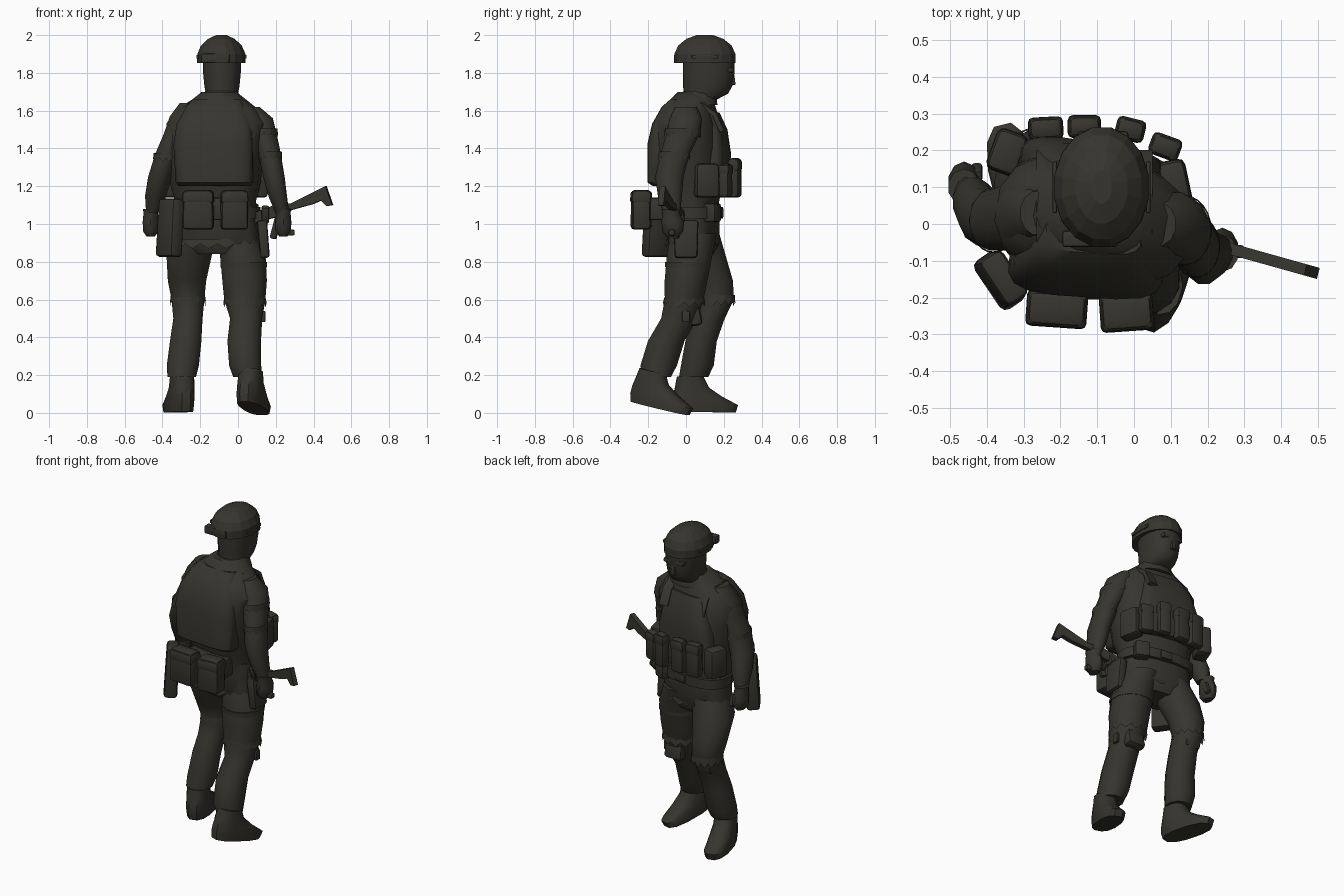
import bpy, bmesh, math
from mathutils import Matrix, Vector

fabric = bpy.data.materials.new("dark olive")
fabric.diffuse_color = (0.037, 0.035, 0.027, 1)
smooth_parts = []


def finish(name, bm, smooth=True):
    bmesh.ops.recalc_face_normals(bm, faces=bm.faces)
    me = bpy.data.meshes.new(name)
    bm.to_mesh(me)
    bm.free()
    me.materials.append(fabric)
    ob = bpy.data.objects.new(name, me)
    bpy.context.collection.objects.link(ob)
    if smooth:
        smooth_parts.append(ob)
    return ob


def loft(name, rings, n=12, square=1.0, yaw=0, smooth=True):
    """Skin through level rings (x, y, z, rx, ry); square < 1 gives boxier sections."""
    bm = bmesh.new()
    rows = []
    for x, y, z, rx, ry in rings:
        row = []
        for i in range(n):
            a = 2 * math.pi * (i + 0.5) / n
            c, s = math.cos(a), math.sin(a)
            off = Vector((rx * math.copysign(abs(c) ** square, c),
                          ry * math.copysign(abs(s) ** square, s), 0))
            off.rotate(Matrix.Rotation(math.radians(yaw), 3, 'Z'))
            row.append(bm.verts.new(off + Vector((x, y, z))))
        rows.append(row)
    for a, b in zip(rows, rows[1:]):
        for i in range(n):
            j = (i + 1) % n
            bm.faces.new((a[i], a[j], b[j], b[i]))
    bm.faces.new(rows[0])
    bm.faces.new(rows[-1])
    return finish(name, bm, smooth)


def box(name, loc, size, rot=(0, 0, 0), taper=1.0, bevel=0.015):
    """Soft-edged block whose top is scaled by taper."""
    bm = bmesh.new()
    bmesh.ops.create_cube(bm, size=1)
    for v in bm.verts:
        k = taper if v.co.z > 0 else 1
        v.co = Vector((v.co.x * size[0] * k, v.co.y * size[1] * k, v.co.z * size[2]))
    bmesh.ops.bevel(bm, geom=bm.edges[:], offset=bevel, segments=2, affect='EDGES', profile=0.5)
    ob = finish(name, bm)
    ob.location = loc
    ob.rotation_euler = [math.radians(r) for r in rot]
    return ob


def torn_cuff(name, x, y, z, rx, ry, height=0.05, teeth=12):
    """Flared band with a zigzag lower hem."""
    bm = bmesh.new()
    n = teeth * 2
    rows = ([], [])
    for i in range(n):
        a = 2 * math.pi * i / n
        c, s = math.cos(a), math.sin(a)
        rows[0].append(bm.verts.new((x + rx * c, y + ry * s, z + height / 2)))
        drop = height / 2 if i % 2 else 0
        rows[1].append(bm.verts.new((x + rx * 1.05 * c, y + ry * 1.05 * s, z - drop)))
    for i in range(n):
        j = (i + 1) % n
        bm.faces.new((rows[0][i], rows[0][j], rows[1][j], rows[1][i]))
    return finish(name, bm, False)


def strip(name, points, width, thick):
    """Flat strap following points in the y-z plane, width across x."""
    bm = bmesh.new()
    rows = []
    for i, p in enumerate(points):
        a, b = points[max(i - 1, 0)], points[min(i + 1, len(points) - 1)]
        d = (Vector(b) - Vector(a)).normalized()
        nrm = d.cross(Vector((1, 0, 0))).normalized() * thick / 2
        side = Vector((width / 2, 0, 0))
        rows.append([bm.verts.new(Vector(p) + v) for v in
                     (side + nrm, -side + nrm, -side - nrm, side - nrm)])
    for a, b in zip(rows, rows[1:]):
        for i in range(4):
            bm.faces.new((a[i], a[(i + 1) % 4], b[(i + 1) % 4], b[i]))
    bm.faces.new(rows[0])
    bm.faces.new(rows[-1])
    return finish(name, bm)


# Torso and hips
loft("torso", [(-0.11, 0.04, 0.84, 0.13, 0.10), (-0.115, 0.04, 0.90, 0.23, 0.13),
               (-0.115, 0.04, 1.02, 0.22, 0.13), (-0.12, 0.03, 1.12, 0.215, 0.14),
               (-0.12, 0.02, 1.22, 0.24, 0.17), (-0.12, 0.01, 1.40, 0.255, 0.185),
               (-0.11, 0.01, 1.53, 0.27, 0.17), (-0.11, 0.015, 1.605, 0.22, 0.14),
               (-0.10, 0.03, 1.66, 0.14, 0.11), (-0.10, 0.05, 1.70, 0.09, 0.09)],
     n=16, square=0.8, yaw=-10)
loft("belt", [(-0.115, 0.05, 1.03, 0.235, 0.14), (-0.115, 0.05, 1.09, 0.235, 0.14)], 16, 0.8, -8)
loft("collar", [(-0.09, 0.06, 1.63, 0.13, 0.11), (-0.09, 0.065, 1.68, 0.105, 0.10),
                (-0.09, 0.07, 1.705, 0.085, 0.085)])

# Armoured vest
loft("back_plate", [(-0.125, -0.10, 1.20, 0.19, 0.07), (-0.125, -0.11, 1.22, 0.205, 0.09),
                    (-0.13, -0.11, 1.42, 0.212, 0.09), (-0.125, -0.09, 1.53, 0.20, 0.085),
                    (-0.12, -0.06, 1.62, 0.155, 0.065), (-0.11, -0.03, 1.66, 0.13, 0.05)],
     n=16, square=0.55, yaw=-4)
loft("chest_plate", [(-0.12, 0.15, 1.18, 0.20, 0.07), (-0.12, 0.15, 1.38, 0.19, 0.075),
                     (-0.115, 0.135, 1.50, 0.16, 0.075), (-0.10, 0.11, 1.59, 0.13, 0.06)],
     n=16, square=0.5, yaw=-8)
for side, x in (("left", -0.235), ("right", 0.02)):
    strip(side + "_shoulder_strap", [(x, 0.19, 1.49), (x, 0.15, 1.58), (x, 0.08, 1.63),
                                     (x, -0.02, 1.635), (x, -0.11, 1.58)], 0.06, 0.025)

# Head, face and helmet
loft("head", [(-0.085, 0.075, 1.66, 0.082, 0.09), (-0.085, 0.105, 1.69, 0.087, 0.118),
              (-0.085, 0.115, 1.73, 0.095, 0.130), (-0.085, 0.12, 1.80, 0.102, 0.137),
              (-0.085, 0.12, 1.88, 0.105, 0.137)], n=14, square=0.9)
box("nose", (-0.085, 0.243, 1.765), (0.035, 0.04, 0.06), taper=0.6, bevel=0.008)
box("eyewear", (-0.085, 0.22, 1.815), (0.14, 0.065, 0.028), bevel=0.01)
loft("helmet", [(-0.088, 0.10, 1.852, 0.131, 0.166), (-0.088, 0.10, 1.90, 0.130, 0.165),
                (-0.088, 0.10, 1.945, 0.110, 0.144), (-0.088, 0.10, 1.98, 0.072, 0.100),
                (-0.088, 0.10, 2.00, 0.028, 0.045)], n=16, smooth=False)
box("helmet_nape_guard", (-0.12, -0.04, 1.877), (0.15, 0.045, 0.05), (0, 0, 0), bevel=0.008)
for s in (-1, 1):
    box("helmet_rail", (-0.088 + s * 0.127, 0.10, 1.885), (0.012, 0.14, 0.02), bevel=0.004)

# Arms and hands
loft("left_arm", [(-0.45, 0.085, 1.06, 0.038, 0.045), (-0.436, 0.06, 1.15, 0.058, 0.068),
                  (-0.412, 0.02, 1.25, 0.066, 0.08), (-0.375, 0.01, 1.37, 0.066, 0.085),
                  (-0.328, 0.02, 1.48, 0.066, 0.092), (-0.297, 0.03, 1.57, 0.066, 0.088),
                  (-0.265, 0.03, 1.64, 0.045, 0.06)])
loft("right_arm", [(0.237, -0.075, 1.05, 0.036, 0.044), (0.212, -0.085, 1.14, 0.050, 0.065),
                   (0.19, -0.088, 1.25, 0.059, 0.078), (0.167, -0.058, 1.37, 0.062, 0.08),
                   (0.135, -0.015, 1.48, 0.072, 0.092), (0.112, 0.0, 1.56, 0.075, 0.088),
                   (0.065, 0.0, 1.62, 0.05, 0.06)])
torn_cuff("left_sleeve_hem", -0.381, 0.01, 1.35, 0.065, 0.085)
torn_cuff("right_sleeve_hem", 0.17, -0.062, 1.36, 0.061, 0.081)
torn_cuff("right_shoulder_patch", 0.137, -0.018, 1.48, 0.071, 0.092)
for side, x, y in (("left", -0.462, 0.11), ("right", 0.24, -0.07)):
    s = 1 if side == "left" else -1
    loft(side + "_glove", [(x, y, 0.935, 0.024, 0.035), (x, y, 0.96, 0.042, 0.055),
                           (x, y, 1.01, 0.045, 0.06), (x, y - 0.01, 1.06, 0.04, 0.046),
                           (x, y - 0.01, 1.08, 0.044, 0.05)], 10)
    box(side + "_thumb", (x + s * 0.035, y + 0.03, 0.99), (0.03, 0.035, 0.075), (20, 0, 0), bevel=0.01)
box("right_finger", (0.275, -0.075, 0.955), (0.05, 0.035, 0.03), bevel=0.008)

# Legs
loft("left_leg", [(-0.298, 0.04, 0.19, 0.078, 0.08), (-0.292, 0.06, 0.25, 0.088, 0.09),
                  (-0.277, 0.08, 0.38, 0.086, 0.086), (-0.265, 0.12, 0.50, 0.08, 0.088),
                  (-0.265, 0.165, 0.60, 0.09, 0.092), (-0.27, 0.145, 0.70, 0.105, 0.107),
                  (-0.258, 0.09, 0.84, 0.125, 0.122), (-0.22, 0.06, 0.95, 0.115, 0.12)])
loft("right_leg", [(0.05, -0.155, 0.19, 0.078, 0.078), (0.038, -0.145, 0.25, 0.088, 0.10),
                   (0.033, -0.105, 0.38, 0.092, 0.10), (0.043, -0.035, 0.50, 0.088, 0.10),
                   (0.036, -0.01, 0.60, 0.113, 0.106), (0.035, 0.0, 0.70, 0.122, 0.117),
                   (0.025, 0.02, 0.84, 0.125, 0.125), (-0.01, 0.04, 0.95, 0.11, 0.125)])
torn_cuff("left_knee_tear", -0.265, 0.165, 0.595, 0.09, 0.093, 0.06, 14)
torn_cuff("right_knee_tear", 0.037, -0.01, 0.585, 0.109, 0.106, 0.05, 12)
torn_cuff("seat_tear", -0.11, 0.03, 0.895, 0.225, 0.132, 0.05, 16)
box("right_knee_pad", (0.04, 0.045, 0.53), (0.13, 0.07, 0.14), (10, 0, 0), 0.85, 0.025)
box("left_knee_pad", (-0.27, 0.20, 0.56), (0.11, 0.05, 0.10), (-15, 0, 0), 0.9, 0.02)
loft("right_thigh_strap", [(0.03, 0.01, 0.77, 0.127, 0.124), (0.03, 0.01, 0.80, 0.128, 0.126)])
box("right_knee_buckle", (0.135, 0.0, 0.51), (0.02, 0.04, 0.06), bevel=0.006)

# Boots: long sole narrowing up into the ankle
sole = [(0, 0.095, 0.0, 0.066, 0.165), (0, 0.095, 0.04, 0.070, 0.177), (0, 0.05, 0.085, 0.068, 0.13),
        (0, 0.02, 0.13, 0.064, 0.09), (0, 0.01, 0.185, 0.062, 0.07)]
for name, loc, pitch, yaw in (("left_boot", (-0.293, 0.01, 0.006), -1, 14),
                              ("right_boot", (0.052, -0.225, 0.045), -13, -18)):
    boot = loft(name, sole, 12, 0.8)
    boot.location = loc
    boot.rotation_euler = (math.radians(pitch), 0, math.radians(yaw))

# Pouches: name, centre, size, turn about z
pouches = [("left_rear_pouch", (-0.21, -0.232, 1.075), (0.165, 0.095, 0.21), -4),
           ("right_rear_pouch", (-0.02, -0.24, 1.075), (0.145, 0.10, 0.21), 4),
           ("magazine_pouch_a", (-0.24, 0.26, 1.245), (0.095, 0.06, 0.21), 3),
           ("magazine_pouch_b", (-0.135, 0.265, 1.245), (0.09, 0.06, 0.21), 0),
           ("magazine_pouch_c", (-0.01, 0.257, 1.245), (0.08, 0.06, 0.21), -14),
           ("magazine_pouch_d", (0.085, 0.21, 1.23), (0.085, 0.06, 0.18), -20),
           ("left_side_pouch", (-0.345, 0.195, 1.23), (0.09, 0.12, 0.18), -20),
           ("right_side_pouch", (0.11, 0.11, 1.23), (0.08, 0.13, 0.18), 12)]
for name, c, size, turn in pouches:
    box(name, c, size, (0, 0, turn), 0.95, 0.02)
    if "side" not in name:
        box(name + "_flap", (c[0], c[1], c[2] + size[2] * 0.32),
            (size[0] * 1.02, size[1] * 1.05, size[2] * 0.3), (0, 0, turn), 0.95, 0.014)
box("rear_pouch_mount", (-0.115, -0.14, 1.08), (0.28, 0.13, 0.12))
box("left_hip_bag", (-0.36, -0.15, 0.98), (0.08, 0.16, 0.31), (0, 3, 34), 0.92, 0.02)
box("right_holster", (0.135, 0.0, 0.92), (0.05, 0.12, 0.20), (0, -5, 0), 1.1, 0.015)
box("holster_grip", (0.145, -0.04, 1.05), (0.04, 0.05, 0.09), (20, 0, 0), bevel=0.01)
box("belt_buckle", (-0.09, 0.18, 1.06), (0.08, 0.03, 0.05), (0, 0, -8), bevel=0.008)
box("small_belt_pouch", (0.06, 0.14, 1.06), (0.09, 0.07, 0.1), (0, 0, -25))

# Rifle held through the right hand, stock pointing outwards
outline = [(0.08, 1.0), (0.20, 1.035), (0.29, 1.075), (0.40, 1.105), (0.445, 1.125), (0.475, 1.095),
           (0.505, 1.10), (0.47, 1.20), (0.40, 1.165), (0.29, 1.11), (0.20, 1.10), (0.08, 1.055)]
bm = bmesh.new()
face = bm.faces.new([bm.verts.new((x, 0.007 - 0.28 * x, z)) for x, z in outline])
ext = bmesh.ops.extrude_face_region(bm, geom=[face])
bmesh.ops.translate(bm, vec=(0.008, 0.03, 0),
                    verts=[v for v in ext["geom"] if isinstance(v, bmesh.types.BMVert)])
bmesh.ops.translate(bm, vec=(-0.008, -0.015, 0), verts=bm.verts)
finish("rifle", bm)
box("rifle_grip", (0.20, -0.055, 0.98), (0.035, 0.03, 0.12), (0, 15, -16), bevel=0.008)

# Smooth shading with crisp edges
bpy.ops.object.select_all(action='DESELECT')
for ob in smooth_parts:
    ob.select_set(True)
bpy.context.view_layer.objects.active = smooth_parts[0]
bpy.ops.object.shade_smooth_by_angle(angle=math.radians(40))
